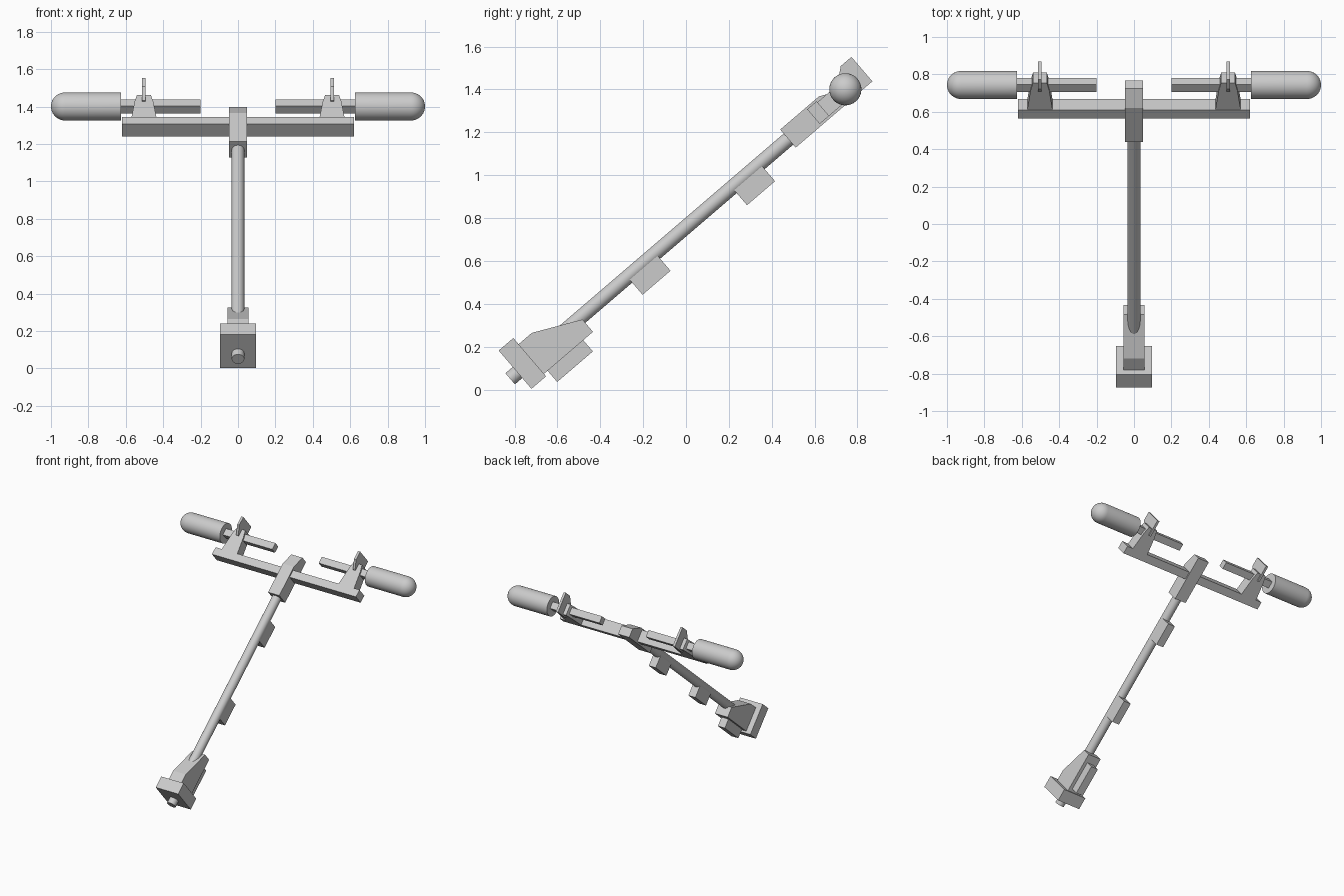
import bpy
import bmesh
from math import radians
from mathutils import Matrix

cube = bpy.data.objects.get("Cube")
if cube:
    bpy.data.objects.remove(cube, do_unlink=True)

grey = bpy.data.materials.new("plain grey")
grey.use_nodes = True
grey.diffuse_color = (0.6, 0.6, 0.6, 1)
grey.node_tree.nodes["Principled BSDF"].inputs["Base Color"].default_value = (0.6, 0.6, 0.6, 1)

# Everything is built upright (x, along pole, above pole) and leaned back together
LEAN = Matrix.Rotation(radians(40.6), 4, 'X')


def finish(name, bm, smooth=False):
    bmesh.ops.recalc_face_normals(bm, faces=bm.faces[:])
    mesh = bpy.data.meshes.new(name)
    bm.to_mesh(mesh)
    bm.free()
    mesh.materials.append(grey)
    obj = bpy.data.objects.new(name, mesh)
    bpy.context.collection.objects.link(obj)
    obj.matrix_world = LEAN
    if smooth:
        bpy.ops.object.select_all(action='DESELECT')
        obj.select_set(True)
        bpy.context.view_layer.objects.active = obj
        bpy.ops.object.shade_smooth_by_angle(angle=radians(40))
    return obj


def prism(name, corners, depth):
    """Extrude a closed loop of corners by a depth vector."""
    bm = bmesh.new()
    face = bm.faces.new([bm.verts.new(c) for c in corners])
    new = bmesh.ops.extrude_face_region(bm, geom=[face])["geom"]
    bmesh.ops.translate(bm, vec=depth, verts=[g for g in new if isinstance(g, bmesh.types.BMVert)])
    return finish(name, bm)


def side_plate(name, profile, half, x=0):
    """Side profile (along, above) given thickness across x."""
    return prism(name, [(x - half, u, v) for u, v in profile], (2 * half, 0, 0))


def block(name, x0, x1, u0, u1, v0, v1):
    return prism(name, [(x0, u0, v0), (x0, u1, v0), (x0, u1, v1), (x0, u0, v1)], (x1 - x0, 0, 0))


def lathe(name, profile, turn, place, steps):
    """Spin (radius, height) points around z, then turn and place."""
    bm = bmesh.new()
    verts = [bm.verts.new((r, 0, h)) for r, h in profile]
    edges = [bm.edges.new(pair) for pair in zip(verts, verts[1:])]
    bmesh.ops.spin(bm, geom=verts + edges, cent=(0, 0, 0), axis=(0, 0, 1),
                   angle=radians(360), steps=steps)
    bmesh.ops.remove_doubles(bm, verts=bm.verts[:], dist=0.0005)
    bmesh.ops.transform(bm, matrix=Matrix.Translation(place) @ turn, verts=bm.verts[:])
    return finish(name, bm, smooth=True)


def rod(name, radius, start, end, v):
    along = Matrix.Rotation(radians(-90), 4, 'X')
    return lathe(name, [(0, 0), (radius, 0), (radius, end - start), (0, end - start)],
                 along, (0, start, v), 24)


# Foot: square base, bolt, sloped housing and lower block
block("base_block", -0.097, 0.097, -0.545, -0.455, 0.472, 0.707)
rod("base_bolt", 0.034, -0.59, -0.52, 0.572)
side_plate("base_housing", [(-0.46, 0.487), (-0.46, 0.669), (-0.374, 0.669),
                            (-0.154, 0.563), (-0.154, 0.487)], 0.055)
block("lower_block", -0.03, 0.03, -0.433, -0.214, 0.418, 0.5)

# Pole with two clips beneath
rod("pole", 0.034, -0.4, 1.15, 0.576)
for name, start in (("lower_clip", 0.134), ("upper_clip", 0.776)):
    block(name, -0.03, 0.03, start, start + 0.172, 0.468, 0.565)

# Head clamp and crossbar
side_plate("head_clamp", [(1.123, 0.524), (1.123, 0.635), (1.36, 0.635),
                          (1.46, 0.59), (1.46, 0.524)], 0.048)
block("crossbar", -0.62, 0.62, 1.28, 1.338, 0.535, 0.625)

# Paired parts: inner rod, bracket, fin and round-ended grip
CU, CV = 1.476, 0.58
for side, s in (("left", 1), ("right", -1)):
    block(side + "_inner_rod", s * 0.2, s * 0.66, CU - 0.026, CU + 0.026, CV - 0.026, CV + 0.026)
    taper = [(0.067, 1.338), (0.05, 1.47), (0.037, 1.525)]
    outline = taper + [(-w, u) for w, u in reversed(taper)]
    prism(side + "_bracket", [(s * 0.503 + w, u, 0.535) for w, u in outline], (0, 0, 0.084))
    side_plate(side + "_fin", [(1.47, 0.526), (1.596, 0.526), (1.596, 0.676),
                               (1.53, 0.676), (1.47, 0.627)], 0.009, s * 0.503)
    R = 0.075
    dome = [Matrix.Rotation(radians(a), 2) @ Matrix.Identity(2) for a in range(0, 91, 10)]
    grip = [(0, 0.625), (R, 0.625)] + [(R * m[0][0], 1 - R + R * m[1][0]) for m in dome]
    lathe(side + "_grip", grip, Matrix.Rotation(radians(90 * s), 4, 'Y'), (0, CU, CV), 32)
